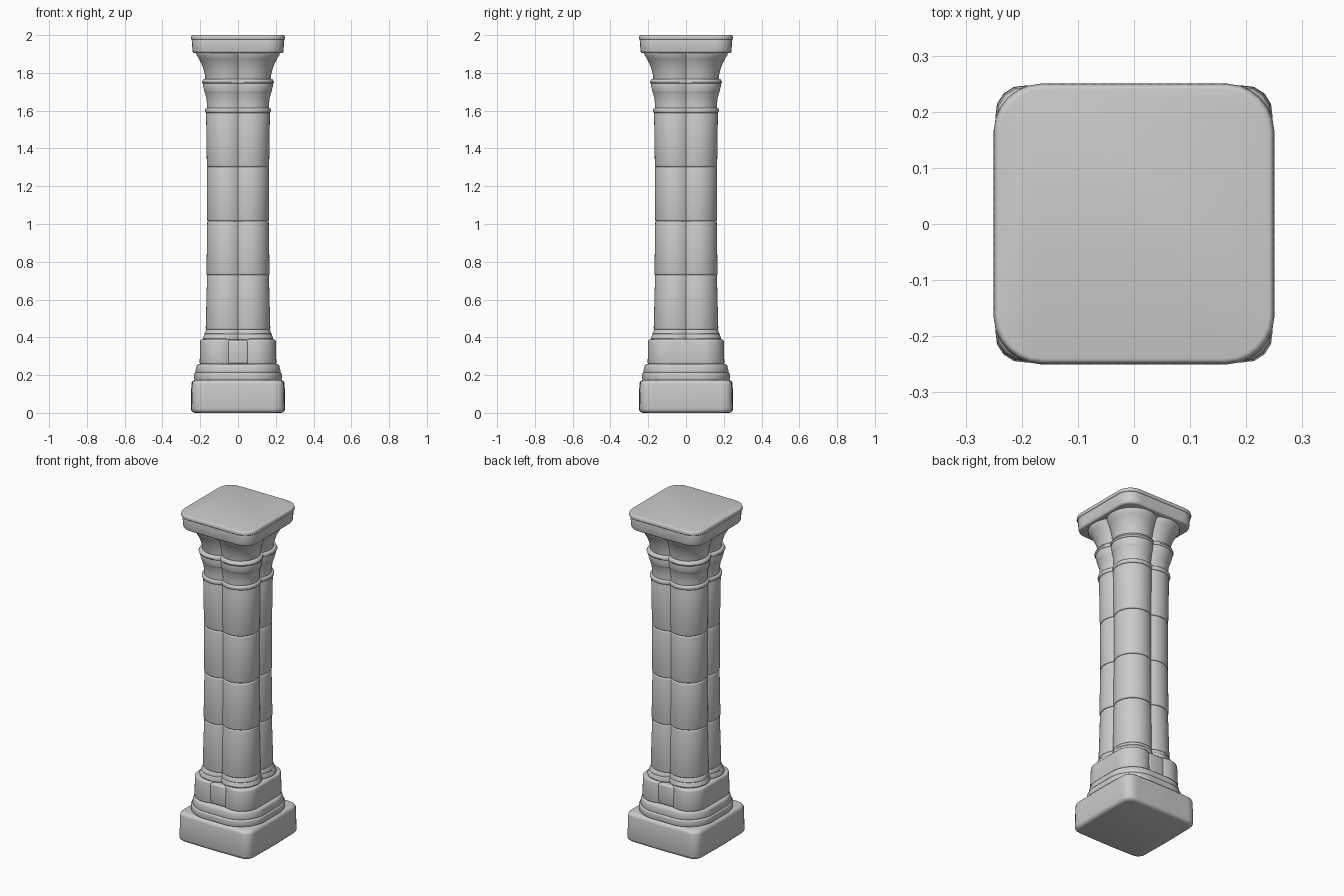
import bpy, bmesh
from math import sin, cos, pi, sqrt, radians

cube = bpy.data.objects.get("Cube")
if cube:
    bpy.data.objects.remove(cube, do_unlink=True)

stone = bpy.data.materials.new("grey_stone")
stone.use_nodes = True
GREY = (0.6, 0.6, 0.6, 1)
stone.diffuse_color = GREY
stone.node_tree.nodes["Principled BSDF"].inputs["Base Color"].default_value = GREY

SIDES = 96


def reach(a, half, core, style):
    """Distance from the axis to a four-lobed or rounded-square outline."""
    u, v = abs(cos(a)), abs(sin(a))
    hi, lo = max(u, v), min(u, v)
    square = style == "square" or (style == "mixed" and u > v)
    if square and half * lo / hi <= core:
        return half / hi
    r = half - core
    return core * (u + v) + sqrt(max(0, r * r - (core * (u - v)) ** 2))


def finish(name, bm):
    bmesh.ops.recalc_face_normals(bm, faces=bm.faces)
    mesh = bpy.data.meshes.new(name)
    bm.to_mesh(mesh)
    bm.free()
    mesh.materials.append(stone)
    ob = bpy.data.objects.new(name, mesh)
    bpy.context.collection.objects.link(ob)
    bpy.ops.object.select_all(action="DESELECT")
    ob.select_set(True)
    bpy.context.view_layer.objects.active = ob
    bpy.ops.object.shade_smooth_by_angle(angle=radians(35))
    return ob


def loft(name, profile, ratio, style="lobed", bow=0.0):
    """Stack outlines of (height, half width); ratio sets the lobe centres."""
    bm = bmesh.new()
    rings = []
    for z, half in profile:
        ring = []
        for i in range(SIDES):
            a = 2 * pi * i / SIDES
            d = reach(a, half, half * ratio, style) * (1 - bow * sin(2 * a) ** 2)
            ring.append(bm.verts.new((d * cos(a), d * sin(a), z)))
        rings.append(ring)
    for low, high in zip(rings, rings[1:]):
        for i in range(SIDES):
            j = (i + 1) % SIDES
            bm.faces.new((low[i], low[j], high[j], high[i]))
    bm.faces.new(rings[0][::-1])
    bm.faces.new(rings[-1])
    return finish(name, bm)


def course(name, z0, z1, h0, h1, ratio, style="lobed", edge=0.01, bow=0.0):
    """One stone course with rounded upper and lower edges."""
    steps = [(edge * (1 - cos(t)), edge * (1 - sin(t)))
             for t in (0, pi / 6, pi / 3, pi / 2)]
    low = [(z0 + dz, h0 - inset) for dz, inset in steps]
    high = [(z1 - dz, h1 - inset) for dz, inset in reversed(steps)]
    return loft(name, low + high, ratio, style, bow)


# Plinth and stepped base
course("plinth", 0, 0.175, 0.25, 0.247, 0.8, "square", 0.022, 0.012)
course("base_step_lower", 0.17, 0.215, 0.232, 0.232, 0.3, "square", 0.01)
course("base_step_upper", 0.205, 0.26, 0.226, 0.22, 0.3, "square", 0.015)
course("base_drum", 0.255, 0.39, 0.203, 0.2, 0.48, "mixed", 0.012)
course("base_collar_lower", 0.385, 0.42, 0.186, 0.18, 0.37, edge=0.01)
course("base_collar_upper", 0.41, 0.443, 0.177, 0.172, 0.37, edge=0.01)

# Set-in blocks at the front and back of the base
for name, side in (("front_block", -1), ("back_block", 1)):
    bm = bmesh.new()
    bmesh.ops.create_cube(bm, size=1)
    for v in bm.verts:
        v.co = (v.co.x * 0.108, side * 0.16 + v.co.y * 0.07, 0.322 + v.co.z * 0.126)
    bmesh.ops.bevel(bm, geom=bm.edges[:], offset=0.012, segments=3,
                    profile=0.5, affect="EDGES")
    finish(name, bm)

# Shaft of four drums
JOINTS = (0.44, 0.73, 1.015, 1.302, 1.592)
WIDTHS = ((0.171, 0.164), (0.167, 0.163), (0.164, 0.164), (0.165, 0.169))
for i, (h0, h1) in enumerate(WIDTHS):
    course(f"shaft_drum_{i + 1}", JOINTS[i], JOINTS[i + 1], h0, h1, 0.36, edge=0.008)

# Necking and capital
course("neck_ring", 1.588, 1.614, 0.175, 0.175, 0.36, edge=0.009)
loft("neck", [(1.605, 0.164), (1.64, 0.165), (1.67, 0.168), (1.695, 0.176)], 0.36)
course("capital_ring_lower", 1.69, 1.75, 0.178, 0.186, 0.36, edge=0.012)
course("capital_ring_upper", 1.742, 1.768, 0.191, 0.188, 0.36, edge=0.01)
loft("capital_bell", [(1.76, 0.172), (1.79, 0.176), (1.82, 0.183), (1.85, 0.194),
                      (1.875, 0.207), (1.895, 0.22), (1.91, 0.222)], 0.36)

# Square top slab
course("top_slab_lower", 1.905, 1.985, 0.241, 0.245, 0.66, "square", 0.012)
course("top_slab_upper", 1.975, 2.0, 0.25, 0.248, 0.66, "square", 0.008)
